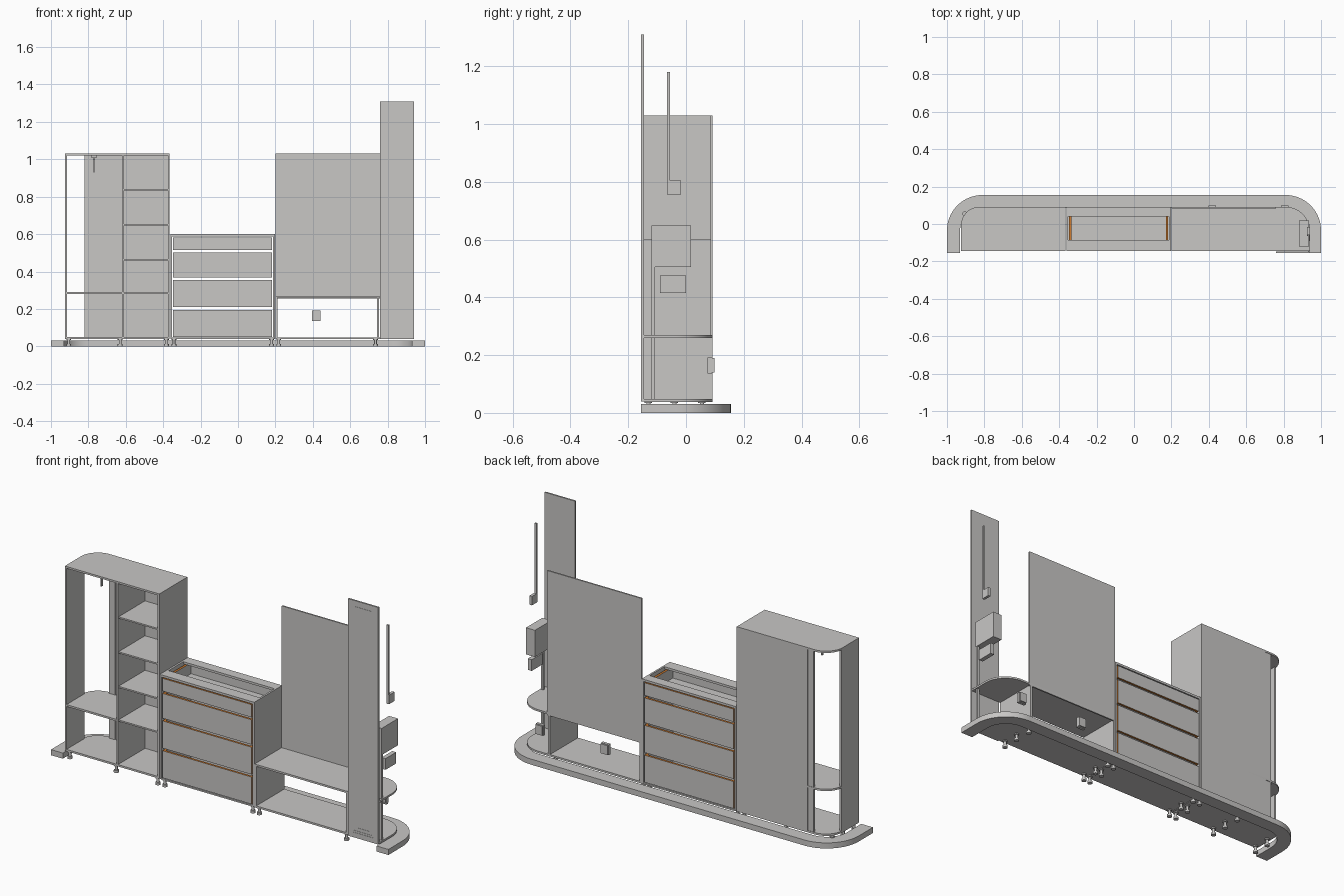
import bpy, bmesh, math

if "Cube" in bpy.data.objects:
    bpy.data.objects.remove(bpy.data.objects["Cube"])

def mat(name, c):
    m = bpy.data.materials.new(name)
    m.diffuse_color = (*c, 1)
    m.use_nodes = True
    m.node_tree.nodes["Principled BSDF"].inputs["Base Color"].default_value = m.diffuse_color
    return m

GREY = mat("warm grey", (0.58, 0.57, 0.56))
ORANGE = mat("orange edge", (0.62, 0.20, 0.03))

def finish(name, bm, mats=(GREY,), smooth=False):
    bmesh.ops.recalc_face_normals(bm, faces=bm.faces)
    me = bpy.data.meshes.new(name)
    bm.to_mesh(me)
    bm.free()
    for m in mats:
        me.materials.append(m)
    ob = bpy.data.objects.new(name, me)
    bpy.context.collection.objects.link(ob)
    if smooth:
        bpy.ops.object.select_all(action='DESELECT')
        ob.select_set(True)
        bpy.context.view_layer.objects.active = ob
        bpy.ops.object.shade_smooth_by_angle(angle=math.radians(30))
    return ob

def add_box(bm, x0, x1, y0, y1, z0, z1):
    v = bmesh.ops.create_cube(bm, size=1)["verts"]
    for p in v:
        p.co = ((x0 + x1) / 2 + p.co.x * (x1 - x0),
                (y0 + y1) / 2 + p.co.y * (y1 - y0),
                (z0 + z1) / 2 + p.co.z * (z1 - z0))
    return v

def box(name, *dims):
    bm = bmesh.new()
    add_box(bm, *dims)
    return finish(name, bm)

def rounded_board(name, x0, x1, y0, y1, z0, z1, r, side):
    """Board whose back corner on the given side (-1 left, 1 right) is rounded."""
    xo, xi = (x1, x0) if side > 0 else (x0, x1)
    pts = [(xi, y0), (xo, y0)]
    for i in range(17):
        a = math.pi / 2 * i / 16
        pts.append((xo - side * r * (1 - math.cos(a)), y1 - r + r * math.sin(a)))
    pts.append((xi, y1))
    bm = bmesh.new()
    f = bm.faces.new([bm.verts.new((x, y, z0)) for x, y in pts])
    up = bmesh.ops.extrude_face_region(bm, geom=[f])["geom"]
    bmesh.ops.translate(bm, vec=(0, 0, z1 - z0), verts=[e for e in up if isinstance(e, bmesh.types.BMVert)])
    return finish(name, bm, smooth=True)

# curved plinth, U shaped and open to the front
def u_path(inset):
    r, hx, hy = 0.19 - inset, 1 - inset, 0.155 - inset
    pts = [(hx, -0.155)]
    for i in range(17):
        a = math.pi / 2 * i / 16
        pts.append((hx - r + r * math.cos(a), hy - r + r * math.sin(a)))
    return pts + [(-x, y) for x, y in reversed(pts)]

bm = bmesh.new()
rings = [[bm.verts.new((x, y, z)) for x, y in u_path(d)]
         for d, z in ((0, 0), (0, 0.03), (0.07, 0.03), (0.07, 0))]
for a, b in zip(rings, rings[1:] + rings[:1]):
    for i in range(len(a) - 1):
        bm.faces.new((a[i], a[i + 1], b[i + 1], b[i]))
for e in (0, -1):
    bm.faces.new([r[e] for r in rings])
finish("curved_plinth", bm, smooth=True)

# wardrobe on the left
Y0, Y1, T = -0.145, 0.092, 0.01
for nm, z in (("wardrobe_floor", 0.04), ("wardrobe_low_shelf", 0.28), ("wardrobe_top", 1.02)):
    x1 = -0.615 if "shelf" in nm else -0.365
    rounded_board(nm, -0.925, x1, Y0, Y1, z, z + T, 0.1, -1)
box("wardrobe_left_side", -0.925, -0.915, Y0, 0.005, 0.05, 1.02)
box("wardrobe_divider", -0.62, -0.61, Y0, Y1 - T, 0.05, 1.02)
box("wardrobe_right_side", -0.375, -0.365, Y0, Y1, 0.05, 1.02)
box("wardrobe_back", -0.785, -0.375, Y1 - 0.008, Y1, 0.05, 1.02)
box("wardrobe_back_strip", -0.82, -0.785, Y1 - 0.012, Y1 - 0.002, 0.05, 1.02)
for i, z in enumerate((0.28, 0.46, 0.645, 0.832)):
    box(f"wardrobe_shelf_{i}", -0.61, -0.375, Y0 + 0.005, Y1 - 0.008, z, z + 0.008)

# pull-out hanging rail under the wardrobe top
box("hanging_rail_mount", -0.785, -0.755, -0.06, 0.04, 1.01, 1.02)
box("hanging_rail_bar", -0.775, -0.765, -0.08, 0.04, 0.995, 1.01)
box("hanging_rail_hook", -0.772, -0.766, -0.06, -0.05, 0.93, 0.995)

# chest of drawers in the middle
box("chest_left_side", -0.362, -0.352, Y0, Y1, 0.04, 0.6)
box("chest_right_side", 0.188, 0.198, Y0, Y1, 0.04, 0.6)
box("chest_floor", -0.352, 0.188, Y0, Y1, 0.038, 0.046)
box("chest_front_rail", -0.352, 0.188, Y0, -0.085, 0.588, 0.6)
box("chest_back_rail", -0.352, 0.188, 0.04, Y1, 0.588, 0.6)

# drawers: boards with grey faces and orange edges
def drawer(i, z0, z1):
    xa, xb, t = -0.347, 0.183, 0.012
    bm = bmesh.new()
    for dims, axis in (((xa, xb, Y0, Y0 + t, z0, z1), 1), ((xa, xb, Y1 - t, Y1, z0, z1), 1),
                       ((xa, xa + t, Y0 + t, Y1 - t, z0, z1), 0), ((xb - t, xb, Y0 + t, Y1 - t, z0, z1), 0),
                       ((xa + t, xb - t, Y0 + t, Y1 - t, z0 + 0.005, z0 + 0.01), 2)):
        verts = add_box(bm, *dims)
        bm.normal_update()
        for f in {f for v in verts for f in v.link_faces}:
            f.material_index = 0 if abs(f.normal[axis]) > 0.5 else 1
    finish(f"drawer_{i}", bm, (GREY, ORANGE))

for i, (z0, z1) in enumerate(((0.05, 0.195), (0.209, 0.355), (0.369, 0.502), (0.515, 0.583))):
    drawer(i, z0, z1)

# low bench on the right with a tall back panel
rounded_board("bench_floor", 0.2, 0.94, Y0, Y1, 0.038, 0.048, 0.13, 1)
rounded_board("bench_top", 0.2, 0.94, Y0, Y1, 0.26, 0.27, 0.13, 1)
box("bench_left_side", 0.2, 0.21, Y0, Y1, 0.048, 0.26)
box("bench_divider", 0.742, 0.755, Y0, Y1, 0.048, 0.26)
box("bench_back_panel", 0.2, 0.76, Y1 - 0.008, Y1, 0.255, 1.03)

# tall framed door panel at the front right
def frame(name, x0, x1, z0, z1, w, y0, y1):
    bm = bmesh.new()
    for d in ((x0, x0 + w, z0, z1), (x1 - w, x1, z0, z1),
              (x0 + w, x1 - w, z0, z0 + w), (x0 + w, x1 - w, z1 - w, z1)):
        add_box(bm, d[0], d[1], y0, y1, d[2], d[3])
    finish(name, bm)

box("tall_panel", 0.76, 0.94, -0.152, -0.146, 0.04, 1.31)
frame("tall_panel_border", 0.76, 0.94, 0.04, 1.31, 0.027, -0.155, -0.152)
frame("tall_panel_inner_frame", 0.787, 0.913, 0.067, 1.283, 0.028, -0.1535, -0.152)
for nm, z in (("top", 1.27), ("bottom", 0.07)):
    box(f"tall_panel_{nm}_ledge", 0.795, 0.905, -0.155, -0.152, z, z + 0.008)

# fittings stacked behind the tall panel
box("support_post", 0.922, 0.934, -0.12, -0.108, 0.048, 0.51)
box("wall_unit", 0.883, 0.936, -0.12, 0.018, 0.505, 0.648)
box("lower_unit", 0.915, 0.938, -0.09, 0.0, 0.415, 0.475)
box("switch_block", 0.925, 0.94, -0.063, -0.017, 0.757, 0.805)
box("thin_rod", 0.927, 0.937, -0.065, -0.056, 0.757, 1.18)

# power sockets
for i, x in enumerate((0.418, 0.805)):
    box(f"socket_{i}", x - 0.02, x + 0.02, 0.08, 0.098, 0.14, 0.19)
    frame(f"socket_rim_{i}", x - 0.022, x + 0.022, 0.136, 0.192, 0.007, 0.074, 0.09)

# adjustable feet
for i, x in enumerate((-0.905, -0.63, -0.383, -0.342, 0.18, 0.218, 0.735)):
    for j, y in enumerate((-0.13, -0.04, 0.055)):
        bm = bmesh.new()
        for r, z0, z1 in ((0.013, 0.0, 0.012), (0.007, 0.012, 0.034), (0.013, 0.034, 0.04)):
            v = bmesh.ops.create_cone(bm, cap_ends=True, segments=16, radius1=r, radius2=r, depth=z1 - z0)["verts"]
            bmesh.ops.translate(bm, verts=v, vec=(x, y, (z0 + z1) / 2))
        finish(f"foot_{i}_{j}", bm, smooth=True)
